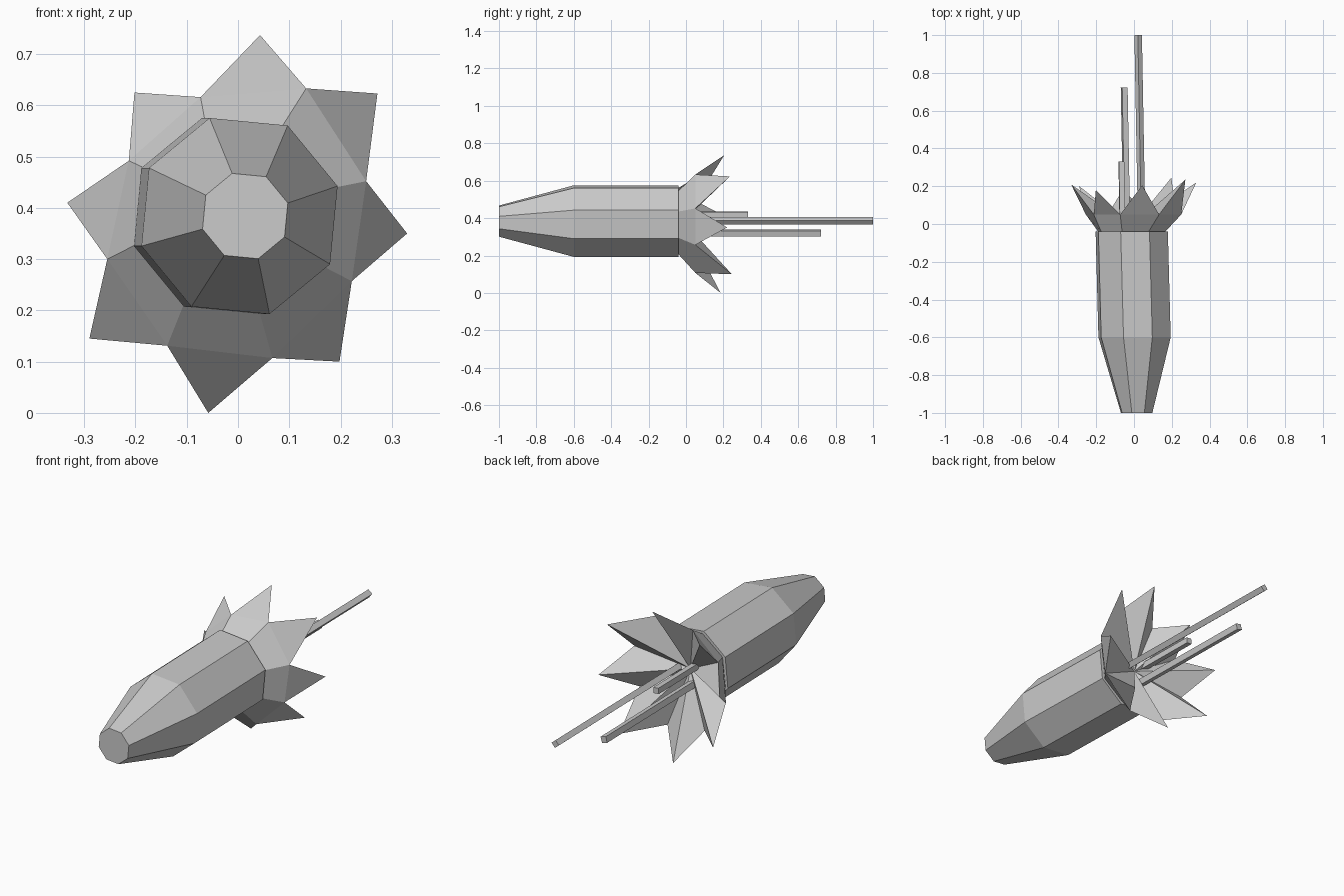
import bpy
import bmesh
from math import cos, sin, radians

cube = bpy.data.objects.get("Cube")
if cube:
    bpy.data.objects.remove(cube, do_unlink=True)

grey = bpy.data.materials.new("light_grey")
grey.use_nodes = True
colour = (0.6, 0.6, 0.6, 1)
grey.diffuse_color = colour
grey.node_tree.nodes["Principled BSDF"].inputs["Base Color"].default_value = colour

SIDES = 8
MID_Z = 0.384


def ring(bm, centre, radius, turn, sides=SIDES):
    """Regular polygon of vertices standing in the xz plane."""
    x, y, z = centre
    angles = [radians(turn + 360 * i / sides) for i in range(sides)]
    return [bm.verts.new((x + radius * cos(a), y, z + radius * sin(a))) for a in angles]


def bridge(bm, a, b):
    n = len(a)
    for i in range(n):
        j = (i + 1) % n
        bm.faces.new((a[i], a[j], b[j], b[i]))


def finish(bm, name):
    bmesh.ops.recalc_face_normals(bm, faces=bm.faces[:])
    mesh = bpy.data.meshes.new(name)
    bm.to_mesh(mesh)
    bm.free()
    mesh.materials.append(grey)
    obj = bpy.data.objects.new(name, mesh)
    bpy.context.collection.objects.link(obj)


def tube(name, sections, turn, sides=SIDES):
    """Closed prism through (centre, radius) sections."""
    bm = bmesh.new()
    rings = [ring(bm, c, r, turn, sides) for c, r in sections]
    for a, b in zip(rings, rings[1:]):
        bridge(bm, a, b)
    bm.faces.new(rings[0])
    bm.faces.new(rings[-1])
    finish(bm, name)


# Eight-sided body, tapered to a flat nose and leaning slightly sideways
tube("body", [((0.014, -1, MID_Z), 0.087),
              ((0.003, -0.6, MID_Z), 0.2),
              ((-0.012, -0.04, MID_Z), 0.2)], 17)

# Flared crown: valleys and uneven petal tips, anticlockwise from +x
valleys = [(0.25, 0.452), (0.133, 0.633), (-0.073, 0.616), (-0.213, 0.492),
           (-0.255, 0.3), (-0.138, 0.131), (0.067, 0.107), (0.222, 0.257)]
tips = [(0.272, 0.235, 0.623), (0.043, 0.205, 0.737), (-0.202, 0.18, 0.625),
        (-0.333, 0.21, 0.41), (-0.29, 0.2, 0.145), (-0.058, 0.185, 0),
        (0.198, 0.245, 0.1), (0.33, 0.22, 0.35)]
bm = bmesh.new()
neck = ring(bm, (-0.012, -0.04, MID_Z), 0.185, 16)
rim = [bm.verts.new((x, 0.05, z)) for x, z in valleys]
points = [bm.verts.new(p) for p in tips]
heart = bm.verts.new((-0.014, -0.015, MID_Z))
bridge(bm, neck, rim)
for i in range(SIDES):
    j = (i + 1) % SIDES
    bm.faces.new((rim[i], rim[j], points[i]))
    bm.faces.new((heart, rim[i], points[i]))
    bm.faces.new((heart, points[i], rim[j]))
bm.faces.new(neck)
finish(bm, "petal_crown")

# Three thin square rods of different lengths behind the crown
rods = [("long_rod", 0.041, 0.022, 1, 0.385, 0.02, 5),
        ("middle_rod", -0.038, -0.052, 0.722, 0.32, 0.021, 30),
        ("short_rod", -0.061, -0.067, 0.332, 0.42, 0.02, 40)]
for name, x0, x1, end, z, radius, turn in rods:
    tube(name, [((x0, -0.03, z), radius), ((x1, end, z), radius)], turn, 4)
